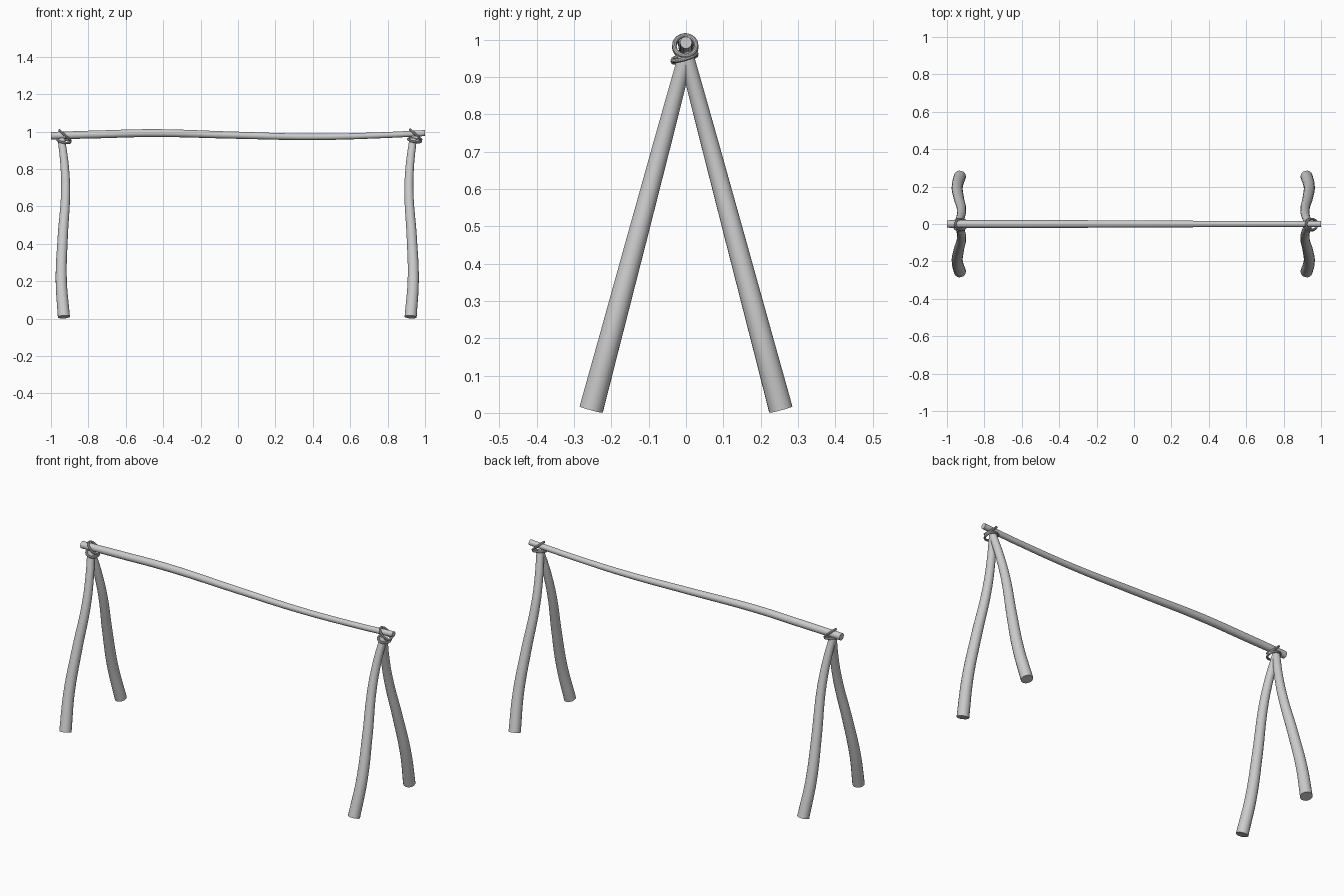
import bpy
from math import sin, cos, pi

if "Cube" in bpy.data.objects:
    bpy.data.objects.remove(bpy.data.objects["Cube"])


def tube(name, points, cyclic=False, sides_res=6):
    """Smooth round rod through (x, y, z, radius) points, turned into a mesh."""
    cu = bpy.data.curves.new(name, 'CURVE')
    cu.dimensions = '3D'
    cu.resolution_u = 8
    cu.bevel_depth = 1.0
    cu.bevel_resolution = sides_res
    cu.use_fill_caps = not cyclic
    sp = cu.splines.new('BEZIER')
    sp.bezier_points.add(len(points) - 1)
    for bp, (x, y, z, r) in zip(sp.bezier_points, points):
        bp.co = (x, y, z)
        bp.radius = r
        bp.handle_left_type = bp.handle_right_type = 'AUTO'
    sp.use_cyclic_u = cyclic
    ob = bpy.data.objects.new(name, cu)
    bpy.context.collection.objects.link(ob)
    bpy.ops.object.select_all(action='DESELECT')
    ob.select_set(True)
    bpy.context.view_layer.objects.active = ob
    bpy.ops.object.convert(target='MESH')
    bpy.ops.object.shade_smooth_by_angle()
    return bpy.context.object


# crossbar: long, slightly wavy, thinner towards the right
tube("crossbar", [
    (-1.0, 0, 0.978, 0.020), (-0.75, 0, 0.985, 0.021), (-0.45, 0, 0.992, 0.021),
    (-0.02, 0, 0.981, 0.019), (0.4, 0, 0.972, 0.017), (0.75, 0, 0.980, 0.016),
    (1.0, 0, 0.992, 0.016)])

# legs: wavy sideways, straight and tapered in the side view
# (x outward, fraction of the way up, radius)
LEG = [(0.927, 0.0, 0.0325), (0.941, 0.21, 0.030), (0.933, 0.45, 0.0275),
       (0.918, 0.70, 0.0245), (0.923, 0.85, 0.0225), (0.940, 1.0, 0.020)]
for sx, side in ((-1, "left"), (1, "right")):
    for sy, end in ((-1, "front"), (1, "back")):
        tube(f"{end}_{side}_leg",
             [(sx * x - 0.004, sy * 0.254 * (1 - t), 0.009 + 0.951 * t, r)
              for x, t, r in LEG])

# rope lashing: a slanted loop round the bar and a flatter one round the leg tops
N = 12
for cx, dz, side in ((-0.925, -0.004, "left"), (0.95, 0.0, "right")):
    bar_loop, leg_loop = [], []
    for i in range(N):
        a = 2 * pi * i / N
        bar_loop.append((cx - 0.030 * sin(a), 0.029 * cos(a) - 0.002,
                         0.984 + dz + 0.027 * sin(a), 0.0062))
        leg_loop.append((cx - 0.006 + 0.034 * cos(a), 0.031 * sin(a) - 0.004,
                         0.954 + dz - 0.006 * cos(a) + 0.009 * sin(a), 0.0062))
    tube(f"{side}_bar_lashing", bar_loop, True, 3)
    tube(f"{side}_leg_lashing", leg_loop, True, 3)
